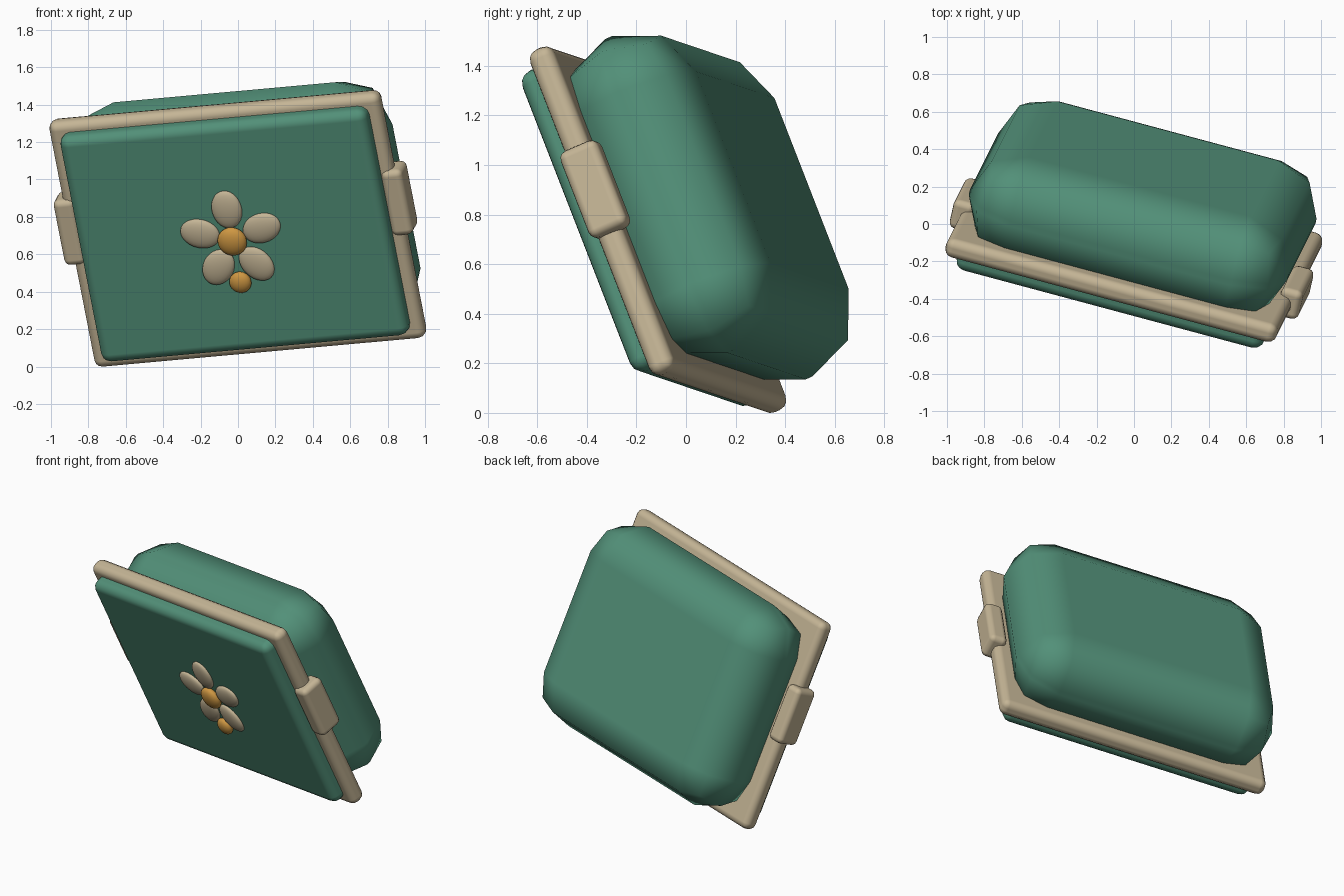
import bpy
import math
from mathutils import Matrix, Vector, Euler

cube = bpy.data.objects.get("Cube")
if cube:
    bpy.data.objects.remove(cube, do_unlink=True)


def material(name, color):
    mat = bpy.data.materials.new(name)
    mat.use_nodes = True
    mat.diffuse_color = (*color, 1)
    mat.node_tree.nodes["Principled BSDF"].inputs["Base Color"].default_value = (*color, 1)
    return mat


green = material("jade green", (0.085, 0.28, 0.19))
tan = material("warm tan", (0.56, 0.465, 0.305))
gold = material("honey gold", (0.62, 0.31, 0.055))

# Tilted case: local x = width, y = depth towards the back, z = height
case = Matrix.Translation((0, -0.11, 0.74)) @ Euler(
    [math.radians(a) for a in (23, -5, -15)]).to_matrix().to_4x4()


def finish(name, local, mat):
    obj = bpy.context.object
    obj.name = name
    obj.data.name = name
    obj.data.transform(local)
    obj.matrix_world = case
    obj.data.materials.append(mat)
    bpy.ops.object.shade_smooth()
    return obj


def rounded_box(name, center, size, radius, segments, mat):
    bpy.ops.mesh.primitive_cube_add(size=1)
    local = Matrix.Translation(center) @ Matrix.Diagonal((*size, 1))
    obj = finish(name, local, mat)
    bevel = obj.modifiers.new("rounding", 'BEVEL')
    bevel.width = radius
    bevel.segments = segments
    bevel.limit_method = 'NONE'
    bevel.harden_normals = True
    return obj


def pebble(name, center, radii, mat, turn=0):
    bpy.ops.mesh.primitive_uv_sphere_add(segments=24, ring_count=14, radius=1)
    local = (Matrix.Translation(center) @ Matrix.Rotation(turn, 4, 'Y')
             @ Matrix.Diagonal((*radii, 1)))
    return finish(name, local, mat)


# Body, rim and lid
rounded_box("body", (0, 0.225, 0), (1.77, 0.57, 1.38), 0.27, 2, green)
rounded_box("rim", (0, -0.003, 0), (1.84, 0.11, 1.43), 0.045, 3, tan)
rounded_box("lid", (0, -0.07, 0), (1.71, 0.14, 1.32), 0.055, 3, green)

# Side latches
for name, side in (("left_latch", 1), ("right_latch", -1)):
    rounded_box(name, (side * 0.91, 0.01, 0.085), (0.12, 0.17, 0.38), 0.035, 3, tan)

# Flower on the lid
for i in range(5):
    turn = i * math.tau / 5
    center = Vector((math.sin(turn) * 0.18, -0.145, math.cos(turn) * 0.18 - 0.01))
    pebble(f"petal_{i + 1}", center, (0.083, 0.03, 0.108), tan, turn)
pebble("flower_center", (0, -0.16, -0.01), (0.08, 0.04, 0.08), gold)
pebble("lid_button", (0, -0.155, -0.25), (0.06, 0.035, 0.06), gold)
